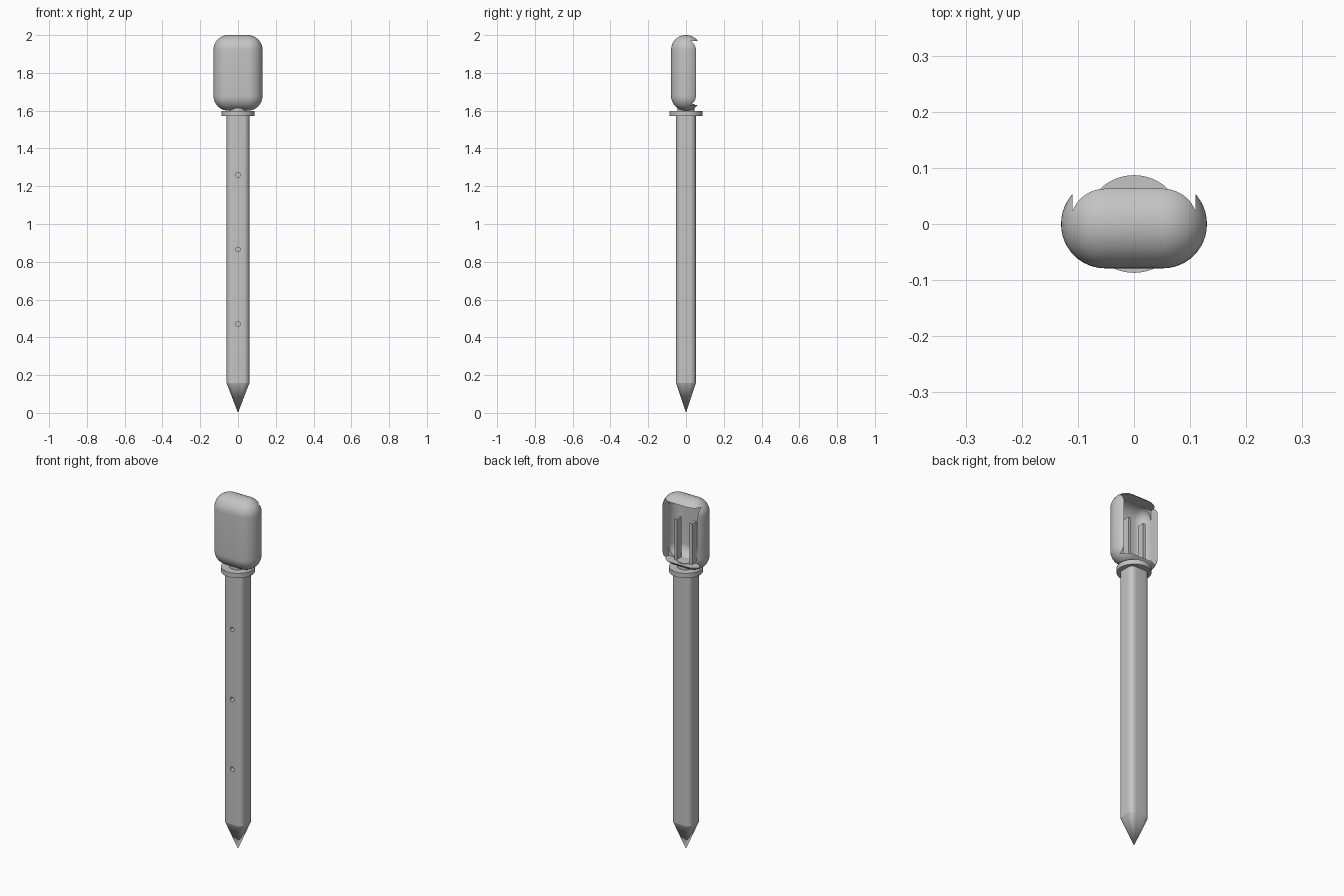
import bpy, bmesh, math
from mathutils import Matrix, Vector

default = bpy.data.objects.get("Cube")
if default:
    bpy.data.objects.remove(default, do_unlink=True)

GREY = (0.55, 0.55, 0.55, 1)
mat = bpy.data.materials.new("plain grey")
mat.use_nodes = True
mat.diffuse_color = GREY
mat.node_tree.nodes["Principled BSDF"].inputs["Base Color"].default_value = GREY


def finish(name, bm):
    bmesh.ops.recalc_face_normals(bm, faces=bm.faces)
    mesh = bpy.data.meshes.new(name)
    bm.to_mesh(mesh)
    bm.free()
    mesh.materials.append(mat)
    ob = bpy.data.objects.new(name, mesh)
    bpy.context.collection.objects.link(ob)
    return ob


def box(name, centre, half, radius=0, segments=12):
    bm = bmesh.new()
    bmesh.ops.create_cube(bm, size=2)
    bmesh.ops.scale(bm, vec=Vector(half), verts=bm.verts)
    if radius:
        bmesh.ops.bevel(bm, geom=bm.edges[:], offset=radius, segments=segments,
                        profile=0.5, affect='EDGES', clamp_overlap=False)
    bmesh.ops.translate(bm, vec=Vector(centre), verts=bm.verts)
    return finish(name, bm)


def cylinder(name, centre, radius, depth, sides=64, along_y=False):
    bm = bmesh.new()
    turn = Matrix.Rotation(math.pi / 2, 4, 'X') if along_y else Matrix()
    bmesh.ops.create_cone(bm, cap_ends=True, segments=sides, radius1=radius, radius2=radius,
                          depth=depth, matrix=Matrix.Translation(centre) @ turn)
    return finish(name, bm)


def cut(ob, cutters):
    for c in cutters:
        c.hide_render = True
        mod = ob.modifiers.new("cut", 'BOOLEAN')
        mod.operation, mod.solver, mod.object = 'DIFFERENCE', 'EXACT', c
    graph = bpy.context.evaluated_depsgraph_get()
    mesh = bpy.data.meshes.new_from_object(ob.evaluated_get(graph))
    ob.modifiers.clear()
    ob.data = mesh
    for c in cutters:
        bpy.data.objects.remove(c, do_unlink=True)


def smooth(ob, degrees):
    bpy.ops.object.select_all(action='DESELECT')
    ob.select_set(True)
    bpy.context.view_layer.objects.active = ob
    bpy.ops.object.shade_smooth_by_angle(angle=math.radians(degrees))


# Stake: rounded rectangular shaft running down to a point
HX, HY, R, STEPS = 0.06, 0.052, 0.03, 8
SHOULDER, SHAFT_TOP = 0.157, 1.58
outline = []
for corner, (sx, sy) in enumerate([(1, 1), (-1, 1), (-1, -1), (1, -1)]):
    for i in range(STEPS + 1):
        a = (corner + i / STEPS) * math.pi / 2
        outline.append((sx * (HX - R) + R * math.cos(a), sy * (HY - R) + R * math.sin(a)))
bm = bmesh.new()
low, high = [[bm.verts.new((x, y, z)) for x, y in outline] for z in (SHOULDER, SHAFT_TOP)]
apex = bm.verts.new((0, 0, 0))
for i in range(len(outline)):
    j = (i + 1) % len(outline)
    bm.faces.new((low[i], low[j], high[j], high[i]))
    bm.faces.new((apex, low[j], low[i]))
bm.faces.new(high)
stake = finish("stake", bm)

# Small blind holes up the front of the stake
cut(stake, [cylinder("hole_cutter", (0, -HY, z), 0.012, 0.06, 20, True)
            for z in (0.47, 0.865, 1.26)])
smooth(stake, 16)

# Collar and neck
smooth(cylinder("collar", (0, 0, 1.585), 0.087, 0.027), 30)
smooth(cylinder("neck", (0, 0, 1.615), 0.045, 0.04), 30)

# Rounded head, opened at the back, with a rounded pocket in its front half
MID = 1.8
head = box("head", (0, 0, MID), (0.13, 0.079, 0.2), 0.0785)
cut(head, [box("opening_cutter", (0, 0.1, MID), (0.11, 0.1, 0.169)),
           box("pocket_cutter", (0, 0, MID), (0.1095, 0.06, 0.1685), 0.0595)])
smooth(head, 30)

# Pair of upright ribs inside the head
for side, sx in (("left", 1), ("right", -1)):
    box(side + "_rib", (sx * 0.048, 0.004, 1.745), (0.008, 0.02, 0.117))
